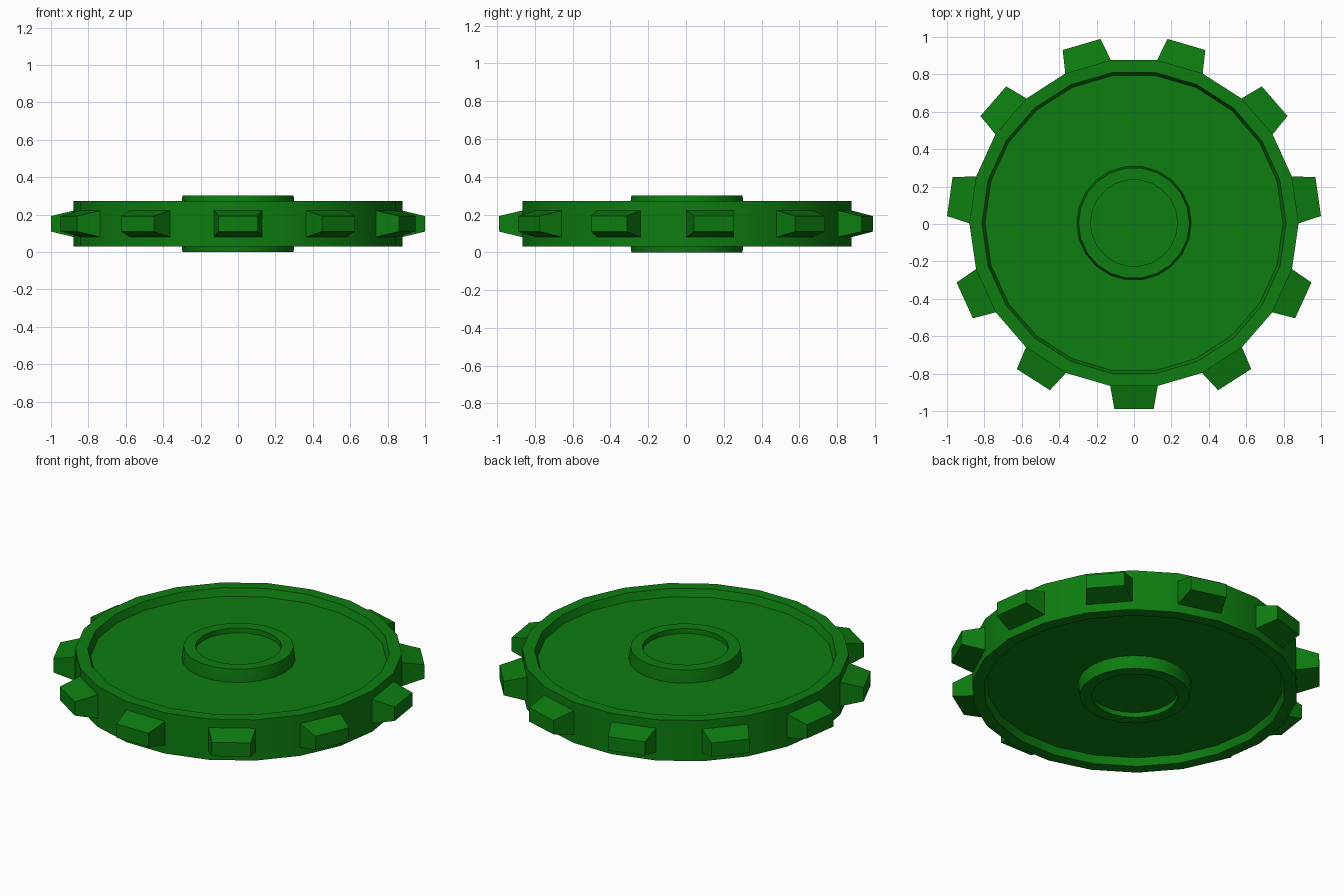
import bpy
import bmesh
import math
from mathutils import Matrix

cube = bpy.data.objects.get("Cube")
if cube:
    bpy.data.objects.remove(cube, do_unlink=True)

SIDES = 22              # facets around the wheel
TEETH = 11
CENTRE = (0, 0.005, 0.151)

green = bpy.data.materials.new("green")
green.use_nodes = True
colour = (0.004, 0.205, 0.005, 1)
green.diffuse_color = colour
green.node_tree.nodes["Principled BSDF"].inputs["Base Color"].default_value = colour


def finish(name, bm, smooth):
    """Turn a bmesh into a named, coloured object at the wheel centre."""
    bmesh.ops.recalc_face_normals(bm, faces=bm.faces)
    mesh = bpy.data.meshes.new(name)
    bm.to_mesh(mesh)
    bm.free()
    mesh.materials.append(green)
    obj = bpy.data.objects.new(name, mesh)
    obj.location = CENTRE
    bpy.context.collection.objects.link(obj)
    if smooth:
        bpy.ops.object.select_all(action='DESELECT')
        obj.select_set(True)
        bpy.context.view_layer.objects.active = obj
        bpy.ops.object.shade_smooth_by_angle(angle=math.radians(30))
    return obj


def lathe(name, upper, closed):
    """Spin an upper half profile (radius, z) and its mirror image about z.
    A closed profile makes a ring; an open one is capped at both ends."""
    profile = upper + [(r, -z) for r, z in reversed(upper)]
    bm = bmesh.new()
    rings = []
    for r, z in profile:
        angles = [2 * math.pi * i / SIDES for i in range(SIDES)]
        rings.append([bm.verts.new((r * math.cos(a), r * math.sin(a), z)) for a in angles])
    pairs = list(zip(rings, rings[1:]))
    if closed:
        pairs.append((rings[-1], rings[0]))
    else:
        bm.faces.new(rings[0])
        bm.faces.new(rings[-1])
    for a, b in pairs:
        for i in range(SIDES):
            j = (i + 1) % SIDES
            bm.faces.new((a[i], a[j], b[j], b[i]))
    return finish(name, bm, True)


# Raised rim with the thinner web inside it
lathe("rim_and_web", [(0.28, 0.077), (0.797, 0.077), (0.813, 0.121), (0.88, 0.121)], True)

# Hub with a shallow round recess on both sides
lathe("hub", [(0.232, 0.122), (0.232, 0.151), (0.297, 0.151), (0.306, 0.077)], False)

# Tapered teeth around the rim, the first one pointing to the front
bm = bmesh.new()
for k in range(TEETH):
    turn = Matrix.Rotation(2 * math.pi * k / TEETH, 4, 'Z')
    tooth = bmesh.ops.create_cube(bm, size=2)["verts"]
    for v in tooth:
        half_w, half_h, reach = (0.105, 0.041, 0.995) if v.co.y < 0 else (0.128, 0.072, 0.865)
        v.co = (v.co.x * half_w, -reach, v.co.z * half_h)
    bmesh.ops.transform(bm, matrix=turn, verts=tooth)
finish("teeth", bm, False)
